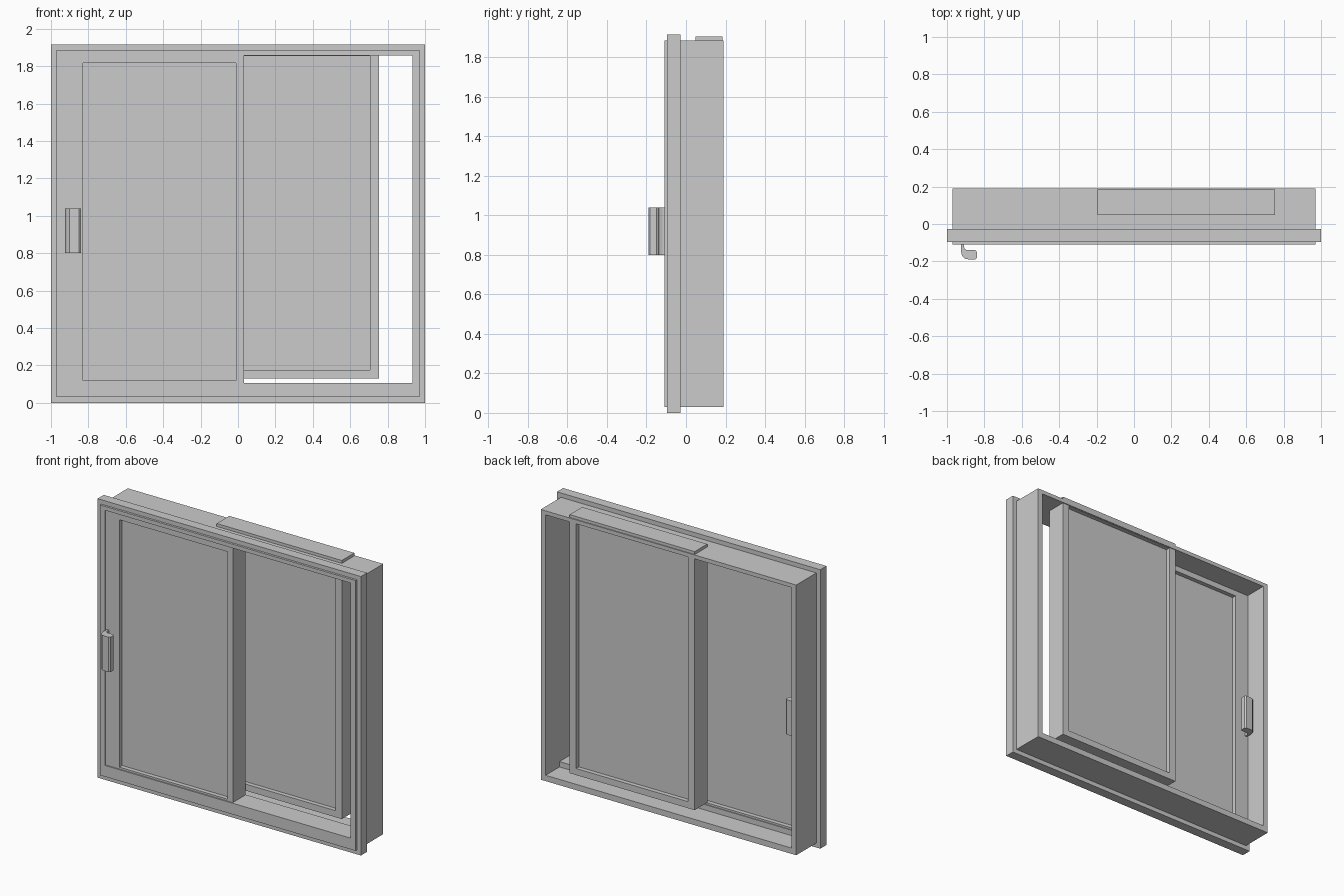
import bpy, bmesh

if "Cube" in bpy.data.objects:
    bpy.data.objects.remove(bpy.data.objects["Cube"])


def prism(name, pts, lo, hi, place):
    """Extrude a closed 2D profile from lo to hi; place(a, b, t) gives xyz."""
    bm = bmesh.new()
    low = [bm.verts.new(place(a, b, lo)) for a, b in pts]
    high = [bm.verts.new(place(a, b, hi)) for a, b in pts]
    bm.faces.new(low)
    bm.faces.new(high)
    n = len(pts)
    for i in range(n):
        j = (i + 1) % n
        bm.faces.new((low[i], low[j], high[j], high[i]))
    bmesh.ops.recalc_face_normals(bm, faces=bm.faces)
    me = bpy.data.meshes.new(name)
    bm.to_mesh(me)
    bm.free()
    ob = bpy.data.objects.new(name, me)
    bpy.context.collection.objects.link(ob)
    return ob


def box(name, x0, x1, y0, y1, z0, z1):
    return prism(name, [(x0, y0), (x1, y0), (x1, y1), (x0, y1)], z0, z1,
                 lambda a, b, t: (a, b, t))


def ring(name, outer, inner, y0, y1):
    """Rectangular frame; outer and inner are (x0, x1, z0, z1)."""
    def corners(r):
        return [(r[0], r[2]), (r[1], r[2]), (r[1], r[3]), (r[0], r[3])]
    bm = bmesh.new()
    loops = [[bm.verts.new((x, y, z)) for x, z in corners(r)]
             for r, y in ((outer, y0), (inner, y0), (inner, y1), (outer, y1))]
    for k in range(4):
        p, q = loops[k], loops[(k + 1) % 4]
        for i in range(4):
            j = (i + 1) % 4
            bm.faces.new((p[i], p[j], q[j], q[i]))
    bmesh.ops.recalc_face_normals(bm, faces=bm.faces)
    me = bpy.data.meshes.new(name)
    bm.to_mesh(me)
    bm.free()
    ob = bpy.data.objects.new(name, me)
    bpy.context.collection.objects.link(ob)
    return ob


def sash(name, outer, pane, y0, y1, recess=0.03):
    ring(name + "_frame", outer, pane, y0, y1)
    box(name + "_pane", pane[0], pane[1], y0 + recess, y1 - recess, pane[2], pane[3])


# Wall frame, outer flange and the raised front half of the sill
ring("window_frame", (-0.97, 0.97, 0.03, 1.885), (-0.933, 0.933, 0.07, 1.858), -0.11, 0.19)
ring("outer_flange", (-1, 1, 0, 1.915), (-0.97, 0.97, 0.03, 1.885), -0.095, -0.028)
box("sill_step", -0.933, 0.933, -0.11, 0.04, 0.07, 0.107)

# Sliding sashes
sash("front_sash", (-0.935, 0.032, 0.08, 1.857), (-0.83, -0.01, 0.12, 1.818), -0.102, 0.034)
sash("back_sash", (-0.195, 0.755, 0.13, 1.905), (-0.145, 0.705, 0.175, 1.855), 0.048, 0.184)

# Hooked pull handles on both faces of the front sash
hook = [(-0.925, -0.10), (-0.925, -0.148), (-0.918, -0.172), (-0.90, -0.188),
        (-0.85, -0.19), (-0.84, -0.182), (-0.84, -0.15), (-0.847, -0.14),
        (-0.895, -0.14), (-0.905, -0.133), (-0.91, -0.12), (-0.91, -0.10)]
prism("outer_handle", hook, 0.80, 1.04, lambda a, b, t: (a, b, t))
prism("inner_handle", hook, 0.80, 1.04, lambda a, b, t: (a, -0.068 - b, t))
